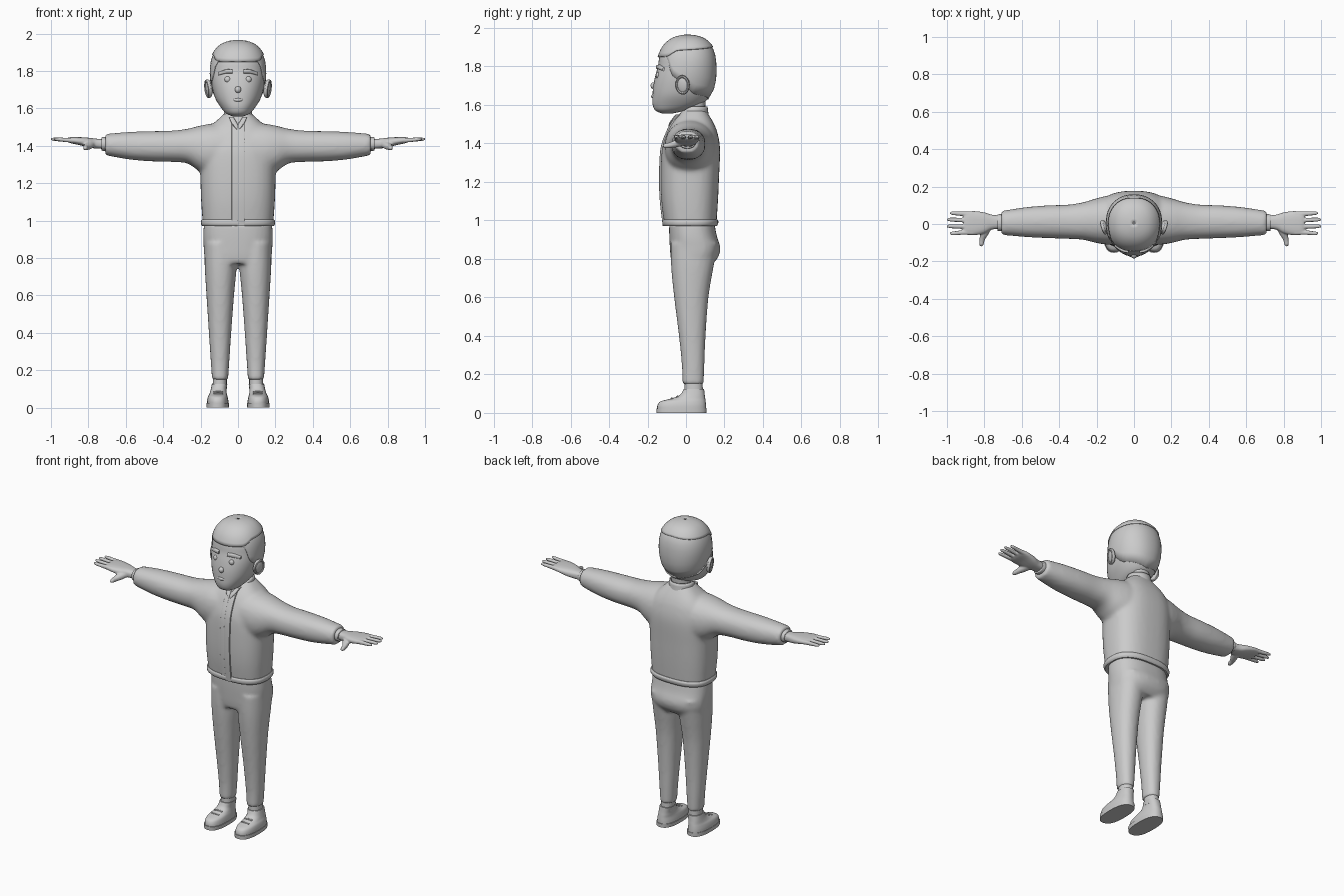
import bpy, bmesh
from math import sin, cos, pi, copysign
from mathutils import Matrix, Vector

if "Cube" in bpy.data.objects:
    bpy.data.objects.remove(bpy.data.objects["Cube"])

AXES = {'x': lambda a, b, t: (t, a, b), 'y': lambda a, b, t: (a, t, b), 'z': lambda a, b, t: (a, b, t)}


def smooth_rings(rings, k=4):
    """Catmull-Rom resampling of section rings (t, a0, a1, b0, b1)."""
    out = []
    for i in range(len(rings) - 1):
        p0, p1, p2, p3 = (rings[max(0, min(len(rings) - 1, i + j))] for j in (-1, 0, 1, 2))
        for s in range(k):
            u = s / k
            out.append(tuple(0.5 * (2 * b + (c - a) * u + (2 * a - 5 * b + 4 * c - d) * u * u
                                    + (3 * b - a - 3 * c + d) * u ** 3)
                             for a, b, c, d in zip(p0, p1, p2, p3)))
    return out + [tuple(rings[-1])]


def section(ring, th, p):
    t, a0, a1, b0, b1 = ring
    c, s = cos(th), sin(th)
    return ((a0 + a1) / 2 + (a1 - a0) / 2 * copysign(abs(c) ** (2 / p), c),
            (b0 + b1) / 2 + (b1 - b0) / 2 * copysign(abs(s) ** (2 / p), s), t)


def loft(bm, rings, axis='z', p=2.2, n=24, k=4, both=False):
    for sx in ((1, -1) if both else (1,)):
        loops = []
        for r in smooth_rings(rings, k):
            pts = [AXES[axis](*section(r, 2 * pi * i / n, p)) for i in range(n)]
            loops.append([bm.verts.new((sx * x, y, z)) for x, y, z in pts])
        for l0, l1 in zip(loops, loops[1:]):
            for i in range(n):
                bm.faces.new((l0[i], l0[(i + 1) % n], l1[(i + 1) % n], l1[i]))
        bm.faces.new(loops[0])
        bm.faces.new(loops[-1])


def finish(bm, name, voxel=0, relax=0, thick=0, angle=40):
    bmesh.ops.recalc_face_normals(bm, faces=bm.faces)
    me = bpy.data.meshes.new(name)
    bm.to_mesh(me)
    bm.free()
    ob = bpy.data.objects.new(name, me)
    bpy.context.collection.objects.link(ob)
    bpy.ops.object.select_all(action='DESELECT')
    ob.select_set(True)
    bpy.context.view_layer.objects.active = ob
    bpy.ops.object.shade_smooth_by_angle(angle=angle * pi / 180)
    if voxel:
        m = ob.modifiers.new("blend", 'REMESH')
        m.mode, m.voxel_size, m.use_smooth_shade = 'VOXEL', voxel, True
        m = ob.modifiers.new("relax", 'SMOOTH')
        m.iterations, m.factor = relax, 0.5
    if thick:
        m = ob.modifiers.new("thickness", 'SOLIDIFY')
        m.thickness, m.offset = thick, 1
    return ob


def part(name, rings, **kw):
    bm = bmesh.new()
    loft(bm, rings, **kw)
    return finish(bm, name)


def shell(name, fn, thick, n=48, m=10):
    """Open sheet running round the z axis, given as fn(angle, height 0..1)."""
    bm = bmesh.new()
    g = [[bm.verts.new(fn(2 * pi * i / n, j / m)) for i in range(n)] for j in range(m + 1)]
    for a, b in zip(g, g[1:]):
        for i in range(n):
            bm.faces.new((a[i], a[(i + 1) % n], b[(i + 1) % n], b[i]))
    return finish(bm, name, thick=thick)


def balls(name, loc, size, both=False):
    bm = bmesh.new()
    for sx in ((1, -1) if both else (1,)):
        mat = Matrix.Translation((sx * loc[0], loc[1], loc[2])) @ Matrix.Diagonal((*size, 1))
        bmesh.ops.create_uvsphere(bm, u_segments=20, v_segments=12, radius=1, matrix=mat)
    return finish(bm, name)


def sym(z, rx, y0, y1):
    return (z, -rx, rx, y0, y1)


# Head
head = [sym(1.556, .025, -.125, -.07), sym(1.572, .062, -.16, .0), sym(1.605, .092, -.174, .085),
        sym(1.65, .12, -.174, .125), sym(1.70, .136, -.17, .147), sym(1.75, .145, -.16, .154),
        sym(1.80, .147, -.146, .154), sym(1.85, .142, -.138, .15), sym(1.90, .122, -.115, .132),
        sym(1.935, .088, -.078, .098), sym(1.952, .045, -.035, .055), sym(1.957, .005, .0, .01)]
part("head", head, n=40)
part("neck", [sym(1.48, .06, -.02, .10), sym(1.56, .057, -.005, .098), sym(1.65, .06, -.01, .105)])

# Hair: close side layer and thicker top layer, both following the head surface
dense = smooth_rings(head, 6)


def head_at(z, th, grow):
    for r0, r1 in zip(dense, dense[1:]):
        if z <= r1[0]:
            break
    u = max(0, min(1, (z - r0[0]) / (r1[0] - r0[0])))
    v = Vector(section([a + (b - a) * u for a, b in zip(r0, r1)], th, 2.2))
    return v + (v - Vector((0, .01, 1.75))).normalized() * grow


def hair(keys, grow):
    def fn(th, u):
        d = abs((th + pi / 2 + pi) % (2 * pi) - pi)      # angle away from the face
        for (d0, z0), (d1, z1) in zip(keys, keys[1:]):
            if d <= d1 + 1e-6:
                break
        z = z0 + (z1 - z0) * (d - d0) / (d1 - d0)
        return head_at(z + (1.957 - z) * (1 - (1 - u) ** 1.7), th, grow)
    return fn


shell("hair_sides", hair([(0, 1.848), (.85, 1.848), (1.1, 1.76), (1.4, 1.73), (1.9, 1.66), (pi, 1.63)], 0), .004)
shell("hair_top", hair([(0, 1.846), (.85, 1.85), (1.2, 1.88), (pi, 1.898)], .002), .007)

# Face
balls("eyes", (.055, -.143, 1.754), (.017, .014, .017), True)
balls("nose", (0, -.167, 1.70), (.017, .017, .018))
bm = bmesh.new()
loft(bm, [(.03, -.156, -.13, 1.787, 1.808), (.065, -.148, -.12, 1.786, 1.808), (.103, -.122, -.09, 1.776, 1.793)],
     axis='x', p=4, n=16, both=True)
finish(bm, "eyebrows")
part("mouth", [(-.037, -.167, -.15, 1.643, 1.648), (0, -.181, -.16, 1.634, 1.655), (.037, -.167, -.15, 1.643, 1.648)],
     axis='x', n=12)

# Ears: a flared disc with a raised rim
bm = bmesh.new()
for sx in (1, -1):
    base = Matrix.Translation((sx * .155, -.016, 1.705)) @ Matrix.Rotation(sx * -.3, 4, 'Z') @ Matrix.Rotation(sx * .12, 4, 'Y')
    bmesh.ops.create_uvsphere(bm, u_segments=20, v_segments=12, radius=1,
                              matrix=base @ Matrix.Diagonal((.016, .036, .048, 1)))
    rim = []
    for i in range(24):
        a = 2 * pi * i / 24
        rim.append([bm.verts.new(base @ Vector((sx * .006 + .01 * sin(b), cos(a) * (.032 + .007 * cos(b)),
                    sin(a) * (.043 + .008 * cos(b))))) for b in (pi * j / 4 for j in range(8))])
    for i in range(24):
        for j in range(8):
            bm.faces.new((rim[i][j], rim[(i + 1) % 24][j], rim[(i + 1) % 24][(j + 1) % 8], rim[i][(j + 1) % 8]))
finish(bm, "ears")

# Jacket: body and sleeves blended into one
torso = [sym(.978, .188, -.113, .158), sym(1.1, .197, -.128, .166), sym(1.23, .201, -.132, .172),
         sym(1.37, .20, -.125, .177), sym(1.45, .183, -.10, .165), sym(1.50, .15, -.075, .147),
         sym(1.54, .108, -.045, .124), sym(1.575, .07, -.015, .10)]
bm = bmesh.new()
loft(bm, torso, p=2.6, n=40)
loft(bm, [(.08, -.11, .155, 1.25, 1.52), (.15, -.11, .15, 1.24, 1.517), (.21, -.10, .135, 1.265, 1.506),
          (.27, -.085, .117, 1.305, 1.491), (.35, -.08, .104, 1.313, 1.481), (.46, -.076, .10, 1.316, 1.478),
          (.58, -.07, .09, 1.326, 1.474), (.71, -.058, .07, 1.349, 1.463)], axis='x', both=True)
finish(bm, "jacket", voxel=.012, relax=6)
part("jacket_hem", [sym(.97, .19, -.116, .16), sym(.98, .197, -.122, .166),
                    sym(.995, .198, -.123, .168), sym(1.005, .193, -.118, .162)], p=2.6, n=40)

# Front opening: two overlapping flaps following the chest
chest = smooth_rings(torso[:7], 2)
for name, x0, x1, out in (("placket_under", -.034, .0, .004), ("placket_over", -.004, .036, .008)):
    part(name, [(z if i else .972, x0, x1, y0 - out, y0 + .03) for i, (z, _, _, y0, _) in enumerate(chest[:-1])],
         p=9, n=32, k=2)


# Collar dipping to a point at the front
def collar(th, u):
    f = max(0, -sin(th)) ** 2
    lo, hi = 1.525 - .035 * f, 1.592 - .045 * f
    return ((.074 - .009 * u) * cos(th), .042 + (.07 - .008 * u) * sin(th) - f * .045 * (1 - u), lo + (hi - lo) * u)


shell("collar", collar, .008, m=4)
bm = bmesh.new()
loft(bm, [(1.487, .0, .006, -.092, -.075), (1.51, .0, .028, -.085, -.06), (1.55, .022, .048, -.055, -.03)],
     p=4, n=12, both=True)
finish(bm, "collar_points")

# Wrist cuffs and hands
bm = bmesh.new()
loft(bm, [(.69, -.037, .052, 1.373, 1.446), (.725, -.037, .052, 1.373, 1.446), (.731, -.033, .048, 1.377, 1.442)],
     axis='x', both=True)
finish(bm, "wrist_cuffs")
bm = bmesh.new()
loft(bm, [(.71, -.025, .045, 1.383, 1.435), (.76, -.03, .05, 1.385, 1.438), (.80, -.05, .062, 1.391, 1.443),
          (.85, -.06, .069, 1.404, 1.446), (.89, -.058, .067, 1.412, 1.446), (.91, -.05, .06, 1.42, 1.442)],
     axis='x', p=2.6, both=True)
for y, tip, end in ((.055, .058, .985), (.021, .024, 1.0), (-.013, -.012, 1.0), (-.046, -.050, .985)):
    loft(bm, [(.86, y - .013, y + .013, 1.413, 1.442), (.92, y - .012, y + .012, 1.419, 1.443),
              (end - .02, tip - .011, tip + .011, 1.425, 1.444), (end, tip - .006, tip + .006, 1.43, 1.441)],
         axis='x', n=12, both=True)
loft(bm, [(-.01, .755, .81, 1.39, 1.43), (-.05, .775, .822, 1.38, 1.42), (-.085, .797, .827, 1.376, 1.406),
          (-.108, .803, .828, 1.376, 1.401), (-.12, .81, .822, 1.381, 1.394)], axis='y', n=12, both=True)
finish(bm, "hands", voxel=.0045, relax=4)

# Trousers: hips and legs blended into one
bm = bmesh.new()
loft(bm, [sym(.985, .182, -.088, .148), sym(.92, .186, -.087, .16), sym(.86, .184, -.084, .178),
          sym(.81, .18, -.08, .168), sym(.77, .172, -.073, .135)], p=2.5, n=40)
loft(bm, [(.148, .053, .139, -.019, .092), (.25, .046, .146, -.022, .096), (.40, .036, .156, -.037, .102),
          (.60, .021, .169, -.062, .117), (.75, .007, .178, -.077, .142), (.88, .003, .182, -.08, .165)], both=True)
finish(bm, "trousers", voxel=.011, relax=5)

# Socks and shoes
bm = bmesh.new()
loft(bm, [(.10, .06, .136, -.008, .088), (.165, .06, .134, -.006, .086)], both=True)
finish(bm, "socks")
bm = bmesh.new()
loft(bm, [(.018, .05, .166, -.15, .105), (.04, .052, .165, -.148, .104), (.06, .056, .16, -.132, .102),
          (.075, .06, .152, -.075, .10), (.095, .062, .146, -.03, .097), (.125, .057, .14, -.012, .094)],
     p=2.4, n=32, both=True)
finish(bm, "shoes")
bm = bmesh.new()
loft(bm, [(0, .049, .168, -.153, .107), (.024, .047, .168, -.154, .108)], p=2.5, n=32, k=1, both=True)
finish(bm, "soles")
bm = bmesh.new()
for y, z in ((-.045, .083), (-.075, .073)):
    loft(bm, [(.08, y - .006, y + .006, z - .006, z + .004), (.106, y - .006, y + .006, z - .004, z + .007),
              (.132, y - .006, y + .006, z - .006, z + .004)], axis='x', n=8, k=2, both=True)
finish(bm, "laces")
